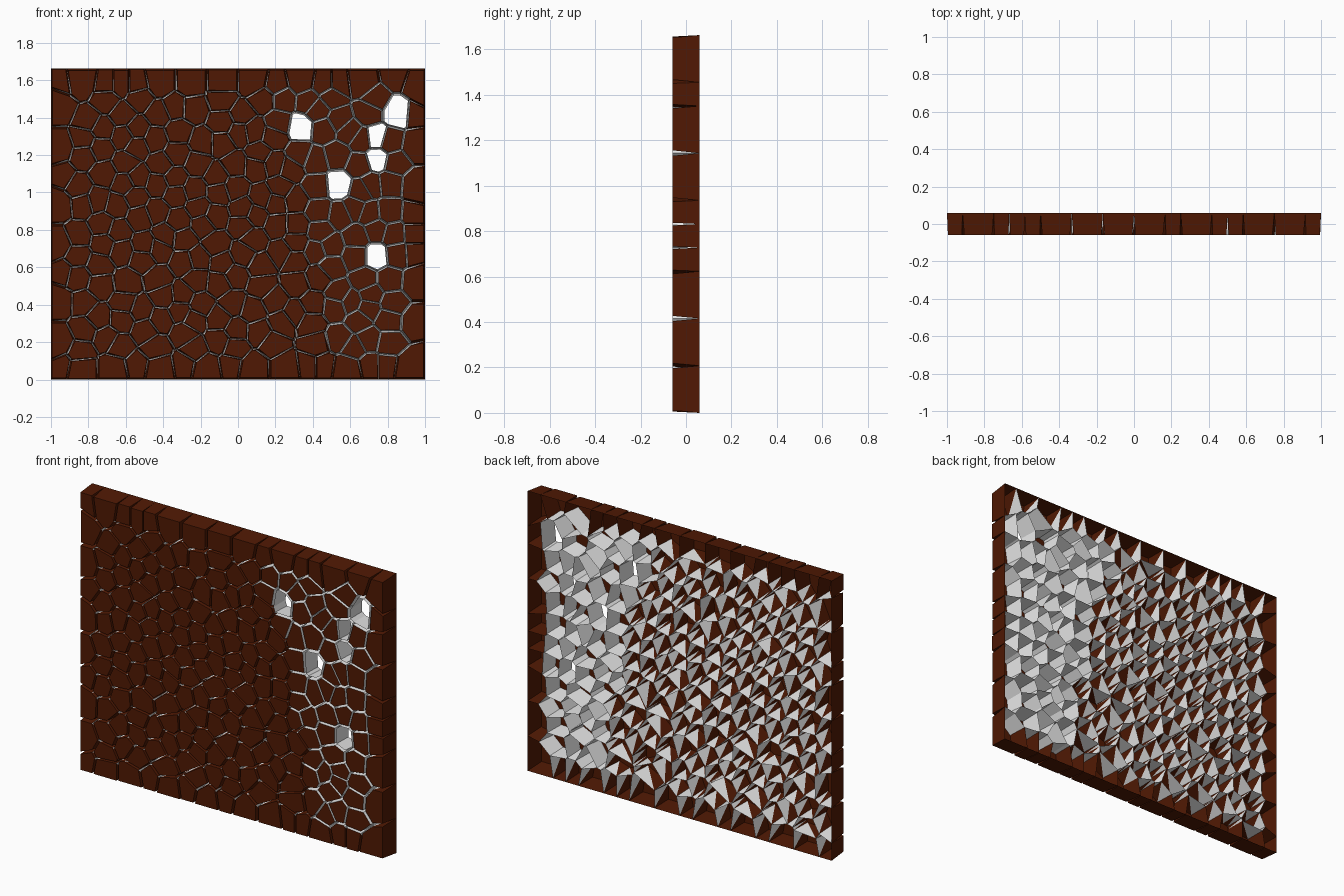
import bpy, bmesh, math, random
from mathutils import Vector

cube = bpy.data.objects.get("Cube")
if cube:
    bpy.data.objects.remove(cube)

random.seed(7)
W, H, D = 1.0, 1.663, 0.06          # half width, height, half depth
SX, SZ = 1 / 12, H / 16             # spacing of the joints along the border
TAPER = 0.89                        # front of each cell relative to its back


def material(name, rgb):
    m = bpy.data.materials.new(name)
    m.use_nodes = True
    m.diffuse_color = (*rgb, 1)
    m.node_tree.nodes["Principled BSDF"].inputs["Base Color"].default_value = (*rgb, 1)
    return m


brown = material("dark brown", (0.08, 0.0095, 0.001))
grey = material("light grey", (0.8, 0.8, 0.8))

# Joint positions along each border, in grid steps
top = [-11, -9, -8, -7, -6, -4, -2, 0, 2, 3, 5, 6, 7, 9, 11]
bottom = [-11, -9, -7, -6, -4, -3, -1, 0, 2, 4, 5, 6, 8, 9, 10]
right = [2, 4, 6, 7, 8, 9, 11, 13, 14]
left = [1, 3, 5, 6, 8, 10, 11, 13, 15]
joints = {"top": [i * SX for i in top], "bottom": [i * SX for i in bottom],
          "right": [i * SZ for i in right], "left": [i * SZ for i in left]}


def middles(values, low, high):
    ends = [low] + values + [high]
    return [(a + b) / 2 for a, b in zip(ends, ends[1:])]


# Cells without a front, and the cells around them
open_cells = [Vector(p) for p in ((0.335, 1.35), (0.85, 1.43), (0.74, 1.29),
                                  (0.745, 1.18), (0.54, 1.04), (0.74, 0.66))]
around = ((0.22, 1.37), (0.46, 1.34), (0.33, 1.2), (0.37, 1.49), (0.25, 1.5),
          (0.7, 1.43), (0.66, 1.28), (0.81, 1.27), (0.65, 1.15), (0.71, 1.04),
          (0.84, 1.16), (0.81, 1.05), (0.42, 1.03), (0.66, 1.01), (0.53, 1.2),
          (0.55, 0.88), (0.43, 0.9), (0.63, 0.66), (0.85, 0.67), (0.74, 0.8),
          (0.68, 0.53), (0.81, 0.53), (0.85, 1.63), (0.97, 1.42))
seeds = open_cells + [Vector(p) for p in around]


def add_seed(x, z, space):
    p = Vector((x, z))
    clear = all((p - s).length > 0.12 for s in open_cells)
    if clear and all((p - s).length > space for s in seeds):
        seeds.append(p)


# Border cells, then staggered and jittered inner cells
for x in middles(joints["top"], -W, W):
    add_seed(x, H - 0.08, 0.06)
for x in middles(joints["bottom"], -W, W):
    add_seed(x, 0.07, 0.06)
for z in middles(joints["right"], 0, H)[1:-1]:
    add_seed(W - 0.05, z, 0.06)
for z in middles(joints["left"], 0, H)[1:-1]:
    add_seed(-W + 0.05, z, 0.06)
ROWS, COLS = 11, 17
for c in range(COLS):
    for r in range(ROWS):
        x = -0.88 + 1.76 * (c + 0.5) / COLS + random.uniform(-0.03, 0.03)
        z = 0.14 + 1.37 * (r + 0.25 + 0.5 * (c % 2)) / ROWS + random.uniform(-0.035, 0.035)
        add_seed(x, z, 0.07)


def clip(poly, point, normal):
    """Keep the part of a polygon behind a line."""
    out = []
    for a, b in zip(poly, poly[1:] + poly[:1]):
        da, db = (a - point).dot(normal), (b - point).dot(normal)
        if da <= 0:
            out.append(a)
        if da * db < 0:
            out.append(a.lerp(b, da / (da - db)))
    return out


def side(p):
    """Names of the borders a point lies on."""
    e = 1e-5
    tests = {"left": p.x < -W + e, "right": p.x > W - e, "bottom": p.y < e, "top": p.y > H - e}
    return {k for k, v in tests.items() if v}


def snap(p):
    """Move border points to the nearest joint."""
    on = side(p)
    if len(on) != 1:
        return p
    name = on.pop()
    axis = 0 if name in ("top", "bottom") else 1
    q = p.copy()
    best = min(joints[name], key=lambda j: abs(j - p[axis]))
    if abs(best - p[axis]) < 0.05:
        q[axis] = best
    return q


def cell_outline(seed):
    poly = [Vector(p) for p in ((-W, 0), (W, 0), (W, H), (-W, H))]
    for other in sorted(seeds, key=lambda s: (s - seed).length)[1:50]:
        poly = clip(poly, (seed + other) / 2, other - seed)
    poly = [snap(p) for p in poly]
    return [p for i, p in enumerate(poly) if (p - poly[i - 1]).length > 0.004]


# Each cell: tapered walls, open back, flat front
bm = bmesh.new()


def face(verts, index):
    bm.faces.new(verts).material_index = index


for seed in seeds:
    poly = cell_outline(seed)
    if len(poly) < 3:
        continue
    centre = sum(poly, Vector((0, 0))) / len(poly)
    small = [centre + (p - centre) * TAPER for p in poly]
    back = [bm.verts.new((p.x, D, p.y)) for p in poly]
    front = [bm.verts.new((p.x, -D, p.y)) for p in small]
    grey_zone = seed.x > 0.54 - 0.25 * seed.y + random.uniform(-0.04, 0.04)
    if seed not in open_cells:
        face(front, 0)
    for i in range(len(poly)):
        j = (i + 1) % len(poly)
        inner = not side(poly[i]) and not side(poly[j])
        face((front[i], back[i], front[j]), 1 if grey_zone and inner else 0)
        face((back[i], back[j], front[j]), 0 if side(poly[j]) else 1)

mesh = bpy.data.meshes.new("cell_panel")
bm.to_mesh(mesh)
bm.free()
mesh.materials.append(brown)
mesh.materials.append(grey)
panel = bpy.data.objects.new("cell_panel", mesh)
bpy.context.scene.collection.objects.link(panel)
